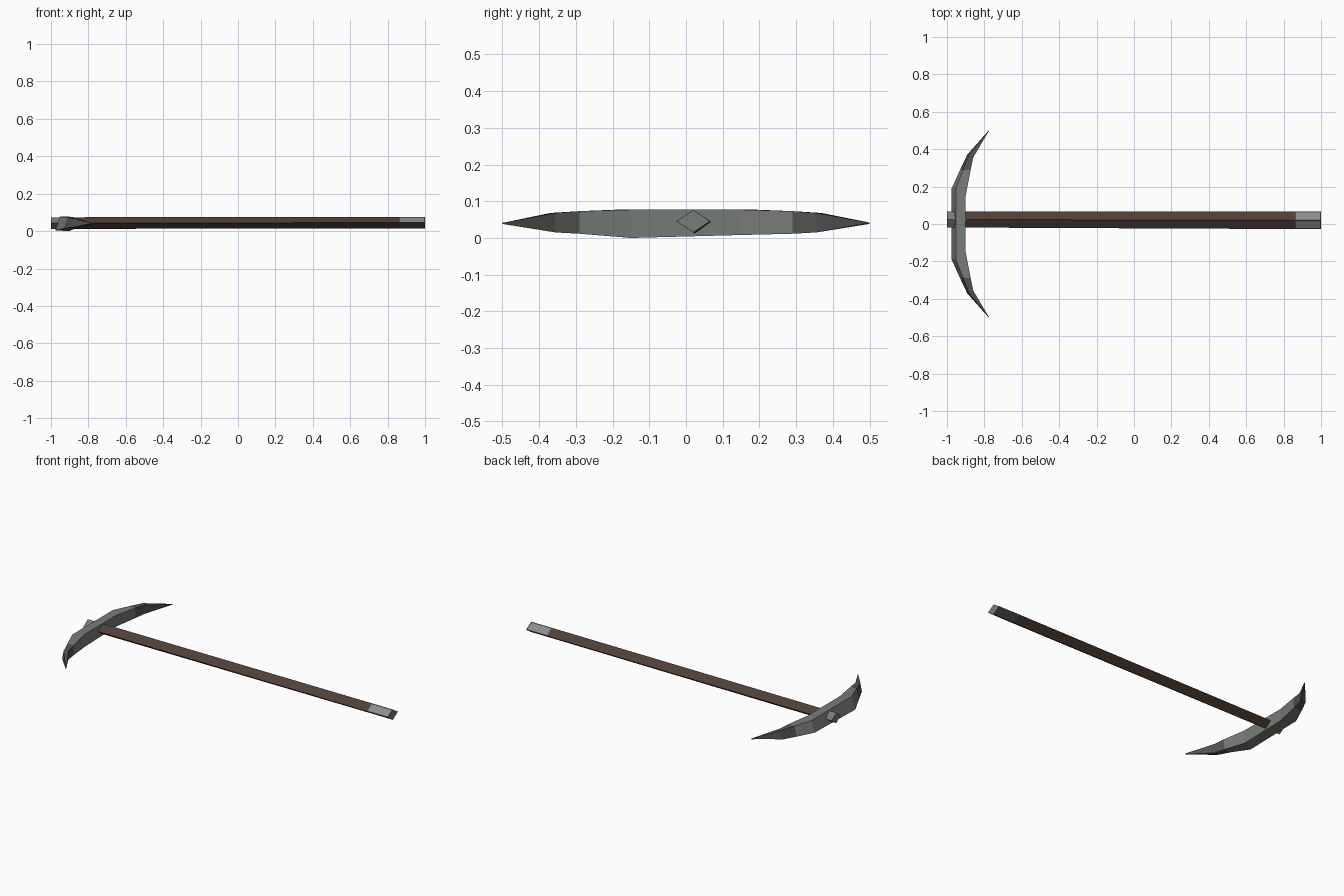
import bpy, bmesh

if "Cube" in bpy.data.objects:
    bpy.data.objects.remove(bpy.data.objects["Cube"])


def mat(name, r, g, b):
    m = bpy.data.materials.new(name)
    m.diffuse_color = (r, g, b, 1)
    m.use_nodes = True
    m.node_tree.nodes["Principled BSDF"].inputs["Base Color"].default_value = m.diffuse_color
    return m


STEEL = mat("grey steel", 0.19, 0.205, 0.19)
DARK = mat("dark steel", 0.085, 0.088, 0.09)
WOOD = mat("dark brown wood", 0.082, 0.05, 0.039)
LIGHT = mat("light steel", 0.26, 0.27, 0.26)


def loft(name, rings, mats, rule, inset_rule=None):
    """Skin a row of matching rings, cap both ends, colour faces by a rule."""
    bm = bmesh.new()
    loops = [[bm.verts.new(p) for p in ring] for ring in rings]
    n = len(rings[0])
    for a, b in zip(loops, loops[1:]):
        for i in range(n):
            j = (i + 1) % n
            bm.faces.new((a[i], a[j], b[j], b[i]))
    bm.faces.new(loops[0])
    bm.faces.new(loops[-1])
    bmesh.ops.remove_doubles(bm, verts=bm.verts, dist=1e-5)
    bmesh.ops.recalc_face_normals(bm, faces=bm.faces)
    bm.normal_update()
    for f in bm.faces:
        f.material_index = rule(f.calc_center_median())
    if inset_rule:
        chosen = [f for f in bm.faces if inset_rule(f)]
        bmesh.ops.inset_individual(bm, faces=chosen, thickness=0.009)
        for f in chosen:
            f.material_index = 2
    me = bpy.data.meshes.new(name)
    bm.to_mesh(me)
    bm.free()
    for m in mats:
        me.materials.append(m)
    ob = bpy.data.objects.new(name, me)
    bpy.context.collection.objects.link(ob)
    return ob


# handle: diamond section shaft with metal ends, bright panels on the ferrule
def diamond(x, cy, cz, hy, hz):
    return [(x, cy + hy, cz), (x, cy, cz + hz), (x, cy - hy, cz), (x, cy, cz - hz)]


loft("handle",
     [diamond(-1, 0.024, 0.043, 0.043, 0.031),
      diamond(-0.9, 0.024, 0.043, 0.043, 0.031),
      diamond(0.86, 0.020, 0.0455, 0.047, 0.0305),
      diamond(1, 0.020, 0.0455, 0.046, 0.0305)],
     [WOOD, DARK, LIGHT, STEEL],
     lambda c: 3 if c.x < -0.9 or c.x > 0.99 else 1 if c.x > 0.86 else 0,
     lambda f: 0.87 < f.calc_center_median().x < 0.99 and f.normal.z > 0.1)


# head: curved double pick, each station = (outer x, outer y, inner x, inner y, z low, z high)
def section(s, side):
    ox, oy, ix, iy, lo, hi = s
    lo += 0.004 * side if lo < 0.01 else 0
    bev = (ix - ox) * 0.3
    return [(ox, side * oy, lo + 0.004), (ox + bev, side * oy, hi),
            (ix, side * iy, hi), (ix - 0.003, side * iy, lo)]


stations = [(-0.975, 0.19, -0.90, 0.15, 0.004, 0.077),
            (-0.930, 0.29, -0.873, 0.29, 0.0115, 0.073),
            (-0.892, 0.37, -0.860, 0.355, 0.015, 0.068),
            (-0.777, 0.50, -0.775, 0.499, 0.038, 0.041)]
rings = [section(s, -1) for s in reversed(stations)] + [section(s, 1) for s in stations]
loft("pick_head", rings, [STEEL, DARK], lambda c: 1 if abs(c.y) > 0.29 else 0)
